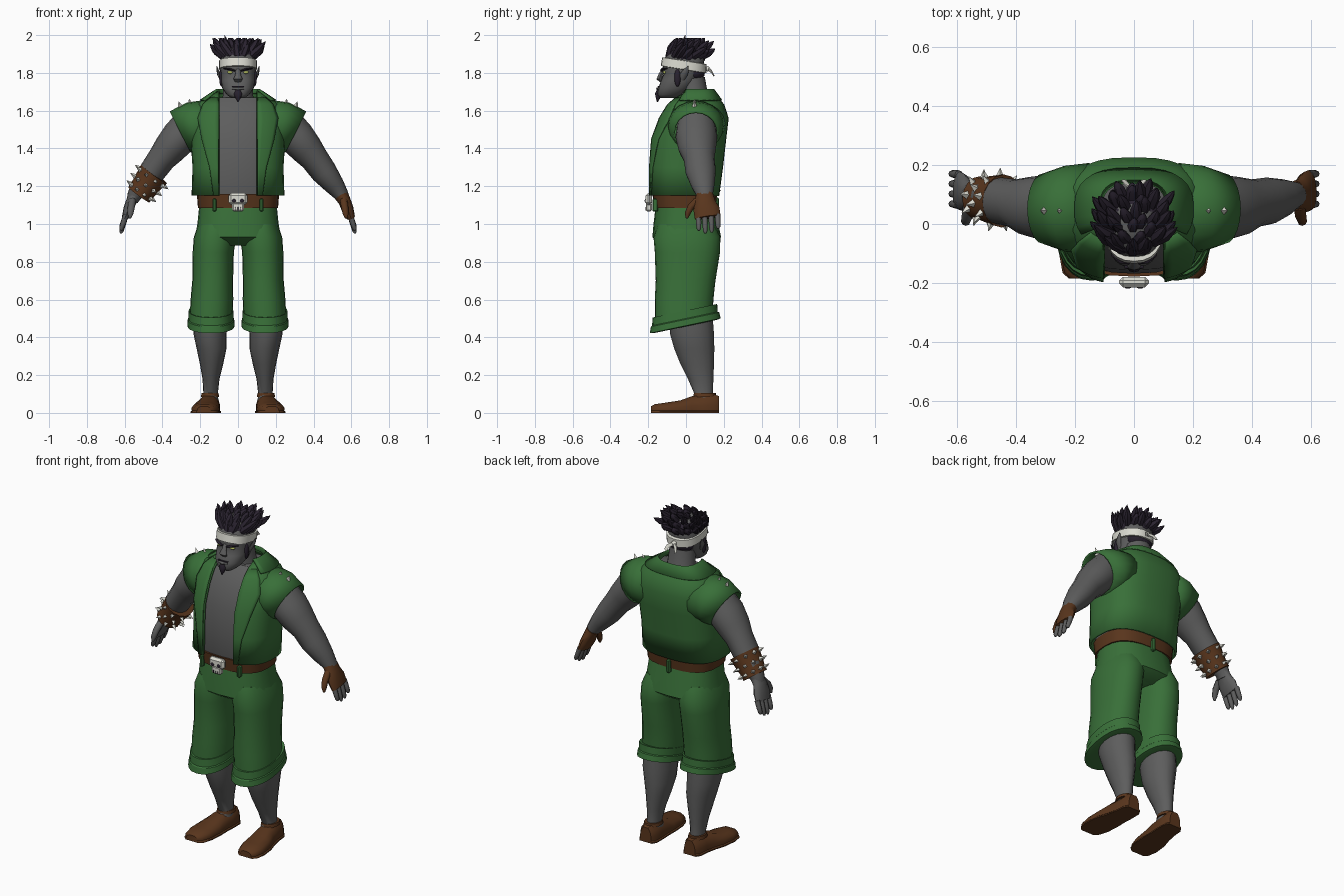
import bpy, bmesh, math, random
from mathutils import Vector as V
random.seed(4)
pi = math.pi

def material(name, *c):
    m = bpy.data.materials.new(name)
    m.diffuse_color = (*c, 1)
    return m
GREEN = material("green_cloth", .04, .16, .04)
SKIN = material("grey_skin", .11, .11, .11)
BROWN = material("brown_leather", .10, .036, .012)
HAIR = material("dark_hair", .022, .016, .028)
WHITE = material("ivory", .72, .72, .65)
EYE = material("eye", .45, .5, .12)

def finish(name, bm, mat, angle=40, thick=0):
    bmesh.ops.recalc_face_normals(bm, faces=bm.faces)
    me = bpy.data.meshes.new(name)
    bm.to_mesh(me); bm.free()
    me.shade_smooth(); me.set_sharp_from_angle(angle=math.radians(angle))
    me.materials.append(mat)
    ob = bpy.data.objects.new(name, me)
    bpy.context.collection.objects.link(ob)
    if thick:
        s = ob.modifiers.new("thickness", 'SOLIDIFY')
        s.thickness, s.offset = thick, 0
    return ob

def loft(name, rings, mat, closed=True, cap=True, angle=40, thick=0):
    bm = bmesh.new()
    vs = [[bm.verts.new(p) for p in r] for r in rings]
    n = len(rings[0])
    for a, b in zip(vs, vs[1:]):
        for i in range(n if closed else n - 1):
            j = (i + 1) % n
            bm.faces.new((a[i], a[j], b[j], b[i]))
    if cap and closed:
        bm.faces.new(vs[0]); bm.faces.new(vs[-1])
    return finish(name, bm, mat, angle, thick)

def sp(v, e):
    return math.copysign(abs(v) ** e, v)

def ring(z, cx, rx, yf, yb, e=.85, n=24, tilt=0, t0=0, t1=None):
    """Horizontal squarish ring; t0..t1 limits it to an arc (0 = front)."""
    t1 = 2 * pi if t1 is None else t1
    arc = t0 > 0
    out = []
    for i in range(n + 1 if arc else n):
        t = t0 + (t1 - t0) * i / n
        y = (yf + yb) / 2 - (yb - yf) / 2 * sp(math.cos(t), e)
        out.append(V((cx + rx * sp(math.sin(t), e), y, z + tilt * y)))
    return out

def tube(name, path, mat, n=12, ref=(0, 1, 0), angle=50):
    """Path of (x, y, z, radius along ref, other radius)."""
    P = [V(p[:3]) for p in path]
    rings = []
    for i, p in enumerate(path):
        d = (P[min(i + 1, len(P) - 1)] - P[max(i - 1, 0)]).normalized()
        u = V(ref); u = (u - d * u.dot(d)).normalized()
        w = d.cross(u)
        rings.append([P[i] + u * p[3] * math.cos(2 * pi * k / n) + w * p[4] * math.sin(2 * pi * k / n) for k in range(n)])
    return loft(name, rings, mat, angle=angle)

def ball(name, c, r, mat):
    bm = bmesh.new()
    bmesh.ops.create_uvsphere(bm, u_segments=14, v_segments=8, radius=1)
    for v in bm.verts:
        v.co = V([c[i] + v.co[i] * r[i] for i in range(3)])
    return finish(name, bm, mat)

def box(name, c, s, mat, bevel=.006):
    bm = bmesh.new()
    bmesh.ops.create_cube(bm, size=1)
    for v in bm.verts:
        v.co = V([c[i] + v.co[i] * s[i] for i in range(3)])
    bmesh.ops.bevel(bm, geom=bm.edges[:], offset=bevel, segments=1, affect='EDGES')
    return finish(name, bm, mat, 20)

def spike(name, base, tip, r, mat=WHITE, n=4):
    b, t = V(base), V(tip)
    ref = (0, 1, 0) if abs((t - b).normalized().y) < .8 else (1, 0, 0)
    return tube(name, [(*b, r, r), (*t, r * .04, r * .04)], mat, n, ref, 20)

# Vest body, open at the front
ROWS = [(1.15, .24, -.19, .17), (1.30, .235, -.19, .19), (1.45, .245, -.178, .207), (1.56, .24, -.137, .22),
        (1.63, .215, -.095, .197), (1.67, .165, -.055, .165), (1.695, .12, -.02, .145)]
E = .75
def theta(x, rx):
    return math.asin(min(1, (x / rx) ** (1 / E)))
loft("vest_body", [ring(z, 0, rx, a, b, E, 28, 0, theta(.1, rx), 2 * pi - theta(.1, rx)) for z, rx, a, b in ROWS],
     GREEN, closed=False, thick=.012)
# Chest skin under the vest
loft("chest", [ring(z, 0, rx - .025, a + .022, b - .025, E) for z, rx, a, b in [(1.08, .22, -.17, .16)] + ROWS[:-1]], SKIN)
# Collar and lapels
loft("collar", [ring(z, 0, rx, a, b, E, 20, 0, 1.0, 2 * pi - 1.0) for z, rx, a, b in
     [(1.69, .11, -.03, .14), (1.71, .118, -.04, .15), (1.655, .2, -.085, .188)]], GREEN, closed=False, thick=.008)
for s in (1, -1):
    strip = []
    for (z, rx, a, b), wide in zip(ROWS[:6], (.125, .145, .185, .205, .18, .14)):
        arc = ring(z, 0, rx + .008, a - .01, b, E, 5, 0, theta(.1, rx), theta(wide, rx))
        strip.append([V((s * p.x, p.y, p.z)) for p in arc])
    loft("lapel", strip, GREEN, closed=False, thick=.008)

    # Cap sleeve, cut at an angle
    rings = []
    for cx, cz, a, b, lean in ((.15, 1.53, .15, .125, 0), (.235, 1.513, .14, .13, .28), (.305, 1.487, .115, .118, .48)):
        up = V((math.sin(lean), 0, math.cos(lean)))
        rings.append([V((s * p.x, p.y, p.z)) for p in
                      [V((cx, .052, cz)) + V((0, 1, 0)) * a * math.cos(2 * pi * k / 20) + up * b * math.sin(2 * pi * k / 20) for k in range(20)]])
    loft("sleeve", rings, GREEN, cap=False, thick=.01)
    spike("shoulder_spike", (s * .298, .045, 1.605), (s * .315, .045, 1.65), .022)
    spike("shoulder_spike", (s * .248, .045, 1.63), (s * .26, .045, 1.662), .015)

    # Arm
    tube("arm", [(s * .22, .055, 1.55, .10, .10), (s * .31, .055, 1.46, .11, .097), (s * .36, .06, 1.40, .10, .088),
                 (s * .405, .07, 1.345, .082, .075), (s * .455, .078, 1.275, .08, .07), (s * .51, .09, 1.205, .062, .054),
                 (s * .55, .10, 1.15, .042, .038), (s * .56, .10, 1.12, .04, .03)], SKIN, 16)
    # Hand; the +x one wears a fingerless glove
    hm = BROWN if s > 0 else SKIN
    g = .005 if s > 0 else 0
    tube("palm", [(s * .545, .10, 1.155, .042 + g, .034 + g), (s * .565, .10, 1.12, .05 + g, .028 + g),
                  (s * .58, .108, 1.08, .064 + g, .027 + g), (s * .597, .115, 1.035, .064 + g, .018 + g)], hm)
    for k in range(4):
        y, l = .065 + .034 * k, (.075, .09, .085, .065)[k]
        tube("finger", [(s * .593, y, 1.05, .015, .015), (s * .607, y + .002, 1.04 - l * .45, .014, .014),
                        (s * .617, y + .003, 1.04 - l * .85, .012, .012), (s * .62, y + .003, 1.04 - l, .005, .005)], SKIN, 8)
    tube("thumb", [(s * .56, .06, 1.125, .02, .02), (s * .565, .025, 1.09, .019, .018),
                   (s * .57, .008, 1.055, .016, .015), (s * .573, .004, 1.03, .006, .006)], hm, 8, (1, 0, 0))

    # Trouser leg and turned-up cuff
    loft("trouser_leg", [ring(z, s * cx, rx, a, b, .9) for z, cx, rx, a, b in
         ((1.0, .11, .10, -.15, .15), (.93, .122, .112, -.172, .182), (.85, .131, .109, -.165, .18), (.70, .134, .108, -.16, .156),
          (.60, .138, .113, -.165, .145), (.50, .143, .113, -.165, .14))], GREEN)
    loft("trouser_cuff", [ring(z, s * .143, rx, a, b, .9, tilt=.21) for z, rx, a, b in
         ((.54, .105, -.16, .14), (.542, .118, -.176, .165), (.50, .119, -.18, .168), (.495, .123, -.186, .176),
          (.462, .125, -.192, .184), (.458, .105, -.165, .16))], GREEN, angle=25)
    # Lower leg
    loft("lower_leg", [ring(z, s * cx, rx, a, b, 1, 16) for z, cx, rx, a, b in
         ((.52, .145, .09, -.09, .14), (.42, .148, .088, -.085, .148), (.34, .14, .079, -.062, .15), (.26, .14, .062, -.03, .148),
          (.18, .143, .045, .01, .145), (.10, .145, .038, .045, .142), (.06, .145, .042, .02, .15))], SKIN)
    # Shoe and sole, slices running from toe to heel
    for name, lo, grow in (("shoe", .012, 0), ("sole", 0, .006)):
        sl = []
        for y, cx, w, h in ((-.185, .18, .035, .035), (-.165, .178, .058, .046), (-.11, .174, .072, .054), (-.03, .167, .07, .066),
                            (.03, .158, .06, .088), (.09, .15, .055, .092), (.15, .148, .052, .098), (.176, .147, .036, .088)):
            w += grow
            top = .02 if grow else h
            sl.append([V((s * (cx + w * x), y, lo + (top - lo) * t)) for x, t in
                       ((-1, 0), (-1, .35), (-.85, .7), (-.45, 1), (.45, 1), (.85, .7), (1, .35), (1, 0))])
        loft(name, sl, BROWN)
    tube("shoe_collar", [(s * .148, .1, .085, .062, .05), (s * .148, .1, .104, .058, .046)], BROWN, 14)

    # Face sides: ear, eye, brow, sideburn
    tube("ear", [(s * .086, -.02, 1.765, .012, .01), (s * .101, -.012, 1.79, .02, .009),
                 (s * .108, .002, 1.815, .014, .006), (s * .112, .012, 1.835, .002, .002)], SKIN, 8)
    ball("eye", (s * .042, -.113, 1.803), (.015, .010, .008), EYE)
    tube("eyebrow", [(s * .015, -.129, 1.811, .008, .005), (s * .045, -.125, 1.82, .009, .007), (s * .075, -.102, 1.823, .006, .003)], HAIR, 6)
    ball("sideburn", (s * .088, -.045, 1.775), (.012, .017, .048), HAIR)
    box("belt_loop", (s * .125, -.163, 1.10), (.02, .03, .07), GREEN)

# Bracer with rows of spikes on the -x forearm
A, B = V((-.445, .078, 1.265)), V((-.525, .088, 1.155))
tube("bracer", [(*A, .09, .084), (*A.lerp(B, .12), .088, .082), (*A.lerp(B, .85), .073, .068), (*B, .074, .07)], BROWN, 16)
d = (B - A).normalized()
u = (V((0, 1, 0)) - d * d.y).normalized()
w = d.cross(u)
for row in range(3):
    for k in range(9):
        t = 2 * pi * (k + .5 * (row % 2)) / 9
        out = u * math.cos(t) + w * math.sin(t)
        p = A.lerp(B, .16 + .34 * row)
        r = .081 - .006 * row
        spike("bracer_spike", p + out * (r - .006), p + out * (r + .03), .016)

# Trouser seat, belt and skull buckle
loft("trouser_seat", [ring(z, 0, rx, a, b, .8) for z, rx, a, b in
     ((1.10, .205, -.16, .15), (1.0, .215, -.172, .172), (.93, .228, -.178, .186), (.885, .19, -.11, .12))], GREEN)
loft("belt", [ring(z, 0, rx, a, b, .72) for z, rx, a, b in ((1.085, .212, -.168, .157), (1.16, .218, -.178, .165))], BROWN)
box("belt_loop", (0, .163, 1.10), (.022, .025, .08), GREEN)
box("buckle_cranium", (0, -.197, 1.132), (.10, .036, .062), WHITE, .013)
box("buckle_jaw", (0, -.197, 1.09), (.062, .032, .045), WHITE, .007)
for s in (1, -1):
    ball("buckle_eye_socket", (s * .021, -.213, 1.123), (.012, .006, .010), HAIR)
for k in (-1, 0, 1):
    box("buckle_tooth_gap", (k * .014, -.212, 1.08), (.003, .006, .018), HAIR, .0005)

# Neck and head
tube("neck", [(0, .06, 1.58, .09, .11), (0, .045, 1.66, .075, .082), (0, .03, 1.77, .07, .074)], SKIN, 16)
loft("head", [ring(z, 0, rx, a, b, .82) for z, rx, a, b in
     ((1.668, .038, -.138, -.06), (1.685, .06, -.15, -.02), (1.72, .084, -.147, .03), (1.76, .09, -.132, .06), (1.795, .092, -.118, .078),
      (1.82, .094, -.126, .088), (1.88, .092, -.112, .1), (1.93, .07, -.08, .075), (1.955, .03, -.03, .04))], SKIN, angle=60)
tube("nose", [(0, -.118, 1.82, .008, .012), (0, -.134, 1.79, .012, .015), (0, -.142, 1.768, .014, .024), (0, -.132, 1.755, .008, .018)], SKIN, 8)
box("mouth", (0, -.144, 1.727), (.066, .012, .005), HAIR, .001)
tube("lower_lip", [(-.03, -.143, 1.718, .007, .006), (0, -.149, 1.716, .009, .008), (.03, -.143, 1.718, .007, .006)], SKIN, 8)
tube("goatee", [(0, -.147, 1.71, .008, .012), (0, -.15, 1.69, .014, .022), (0, -.148, 1.668, .012, .015), (0, -.152, 1.645, .002, .002)], HAIR, 8)

# Headband with knot tails
loft("headband", [ring(z, 0, r, a, b, .85, tilt=-.16) for z, r, a, b in
     ((1.815, .094, -.122, .1), (1.817, .1, -.134, .108), (1.862, .1, -.126, .11), (1.864, .09, -.112, .1))], WHITE)
ball("headband_knot", (0, .114, 1.822), (.016, .012, .014), WHITE)
for s in (1, -1):
    tube("headband_tail", [(0, .115, 1.822, .006, .01), (s * .025, .135, 1.808, .004, .012), (s * .035, .148, 1.785, .003, .01)], WHITE, 6)

# Hair cap, nape and swept-back locks
ball("hair_cap", (0, 0, 1.89), (.1, .108, .06), HAIR)
ball("hair_nape", (0, .045, 1.805), (.083, .056, .055), HAIR)
for el, count in ((.0, 16), (.45, 13), (.9, 9), (1.35, 4)):
    for k in range(count):
        az = 2 * pi * (k + random.uniform(-.25, .25)) / count + el
        n = V((math.sin(az) * math.cos(el), -math.cos(az) * math.cos(el), math.sin(el)))
        b = V((n.x * .085, n.y * .092, 1.888 + n.z * .048))
        dr = V((n.x * .55, n.y * .35 + .5, n.z * .5 + .4)).normalized()
        l = random.uniform(.085, .12) - .035 * max(0, n.y)
        tip = b + dr * l + V((random.uniform(-.015, .015), 0, .008))
        tip.z = min(tip.z, 1.985)
        mid = b.lerp(tip, .5) + n * .006
        tube("hair_lock", [(*b, .02, .02), (*mid, .019, .019), (*mid.lerp(tip, .6), .011, .011), (*tip, .001, .001)], HAIR, 6, (1, 0, 0))
tube("hair_tall_lock", [(-.04, -.02, 1.92, .02, .02), (-.06, -.01, 1.96, .014, .014), (-.072, -.005, 2.0, .001, .001)], HAIR, 6)
